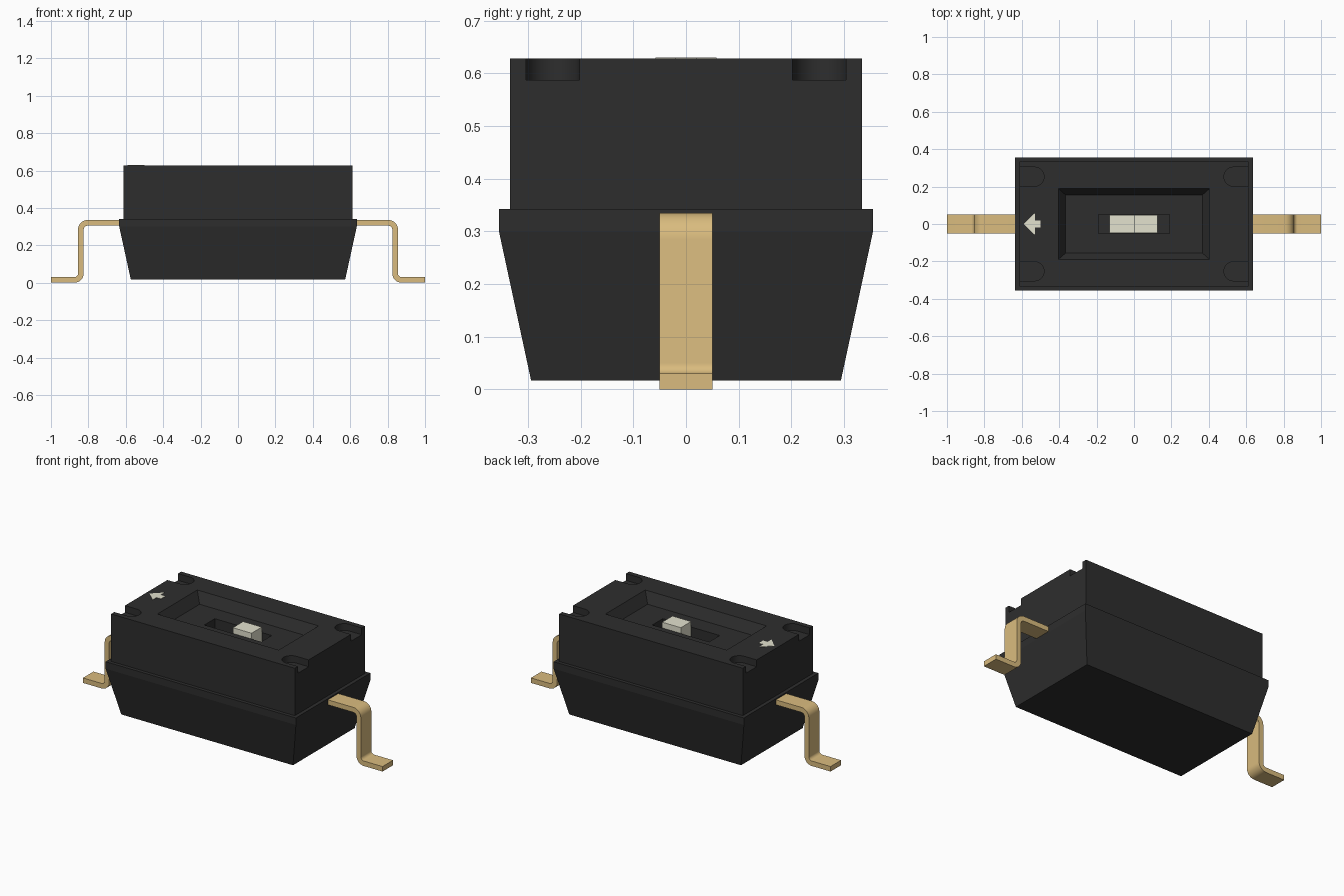
import bpy, bmesh, math
from mathutils import Vector

cube = bpy.data.objects.get("Cube")
if cube:
    bpy.data.objects.remove(cube, do_unlink=True)


def material(name, rgb):
    m = bpy.data.materials.new(name)
    m.use_nodes = True
    m.diffuse_color = (*rgb, 1)
    m.node_tree.nodes["Principled BSDF"].inputs["Base Color"].default_value = (*rgb, 1)
    return m


black = material("black_plastic", (0.027, 0.027, 0.027))
gold = material("gold_metal", (0.70, 0.50, 0.21))
cream = material("cream_plastic", (0.77, 0.76, 0.62))


def make(name, bm, mat):
    bmesh.ops.recalc_face_normals(bm, faces=bm.faces)
    me = bpy.data.meshes.new(name)
    bm.to_mesh(me)
    bm.free()
    me.materials.append(mat)
    ob = bpy.data.objects.new(name, me)
    bpy.context.collection.objects.link(ob)
    return ob


def loft(rings):
    """Closed solid through rectangles given as (half x, half y, z)."""
    bm = bmesh.new()
    loops = [[bm.verts.new((sx * x, sy * y, z))
              for sx, sy in ((-1, -1), (1, -1), (1, 1), (-1, 1))] for x, y, z in rings]
    for a, b in zip(loops, loops[1:]):
        for i in range(4):
            j = (i + 1) % 4
            bm.faces.new((a[i], a[j], b[j], b[i]))
    bm.faces.new(loops[0])
    bm.faces.new(loops[-1])
    return bm


def extrude(bm, outline, offset):
    """Prism from a 3D outline swept along offset."""
    a = [bm.verts.new(p) for p in outline]
    b = [bm.verts.new(Vector(p) + Vector(offset)) for p in outline]
    bm.faces.new(a)
    bm.faces.new(b)
    for i in range(len(a)):
        j = (i + 1) % len(a)
        bm.faces.new((a[i], a[j], b[j], b[i]))


def activate(ob):
    bpy.ops.object.select_all(action="DESELECT")
    ob.select_set(True)
    bpy.context.view_layer.objects.active = ob


def cut(ob, bm):
    cutter = make("cutter", bm, black)
    cutter.hide_render = True
    mod = ob.modifiers.new("cut", "BOOLEAN")
    mod.operation, mod.solver, mod.object = "DIFFERENCE", "EXACT", cutter
    activate(ob)
    bpy.ops.object.modifier_apply(modifier=mod.name)
    bpy.data.objects.remove(cutter, do_unlink=True)


# Housing: tapered base, flange and upper block
TOP, FLOOR = 0.628, 0.566
housing = make("housing", loft([(0.573, 0.294, 0.017), (0.635, 0.355, 0.30), (0.635, 0.355, 0.342),
                                (0.613, 0.334, 0.342), (0.613, 0.334, TOP)]), black)

# Recess with sloped walls, then the slider slot
cut(housing, loft([(0.365, 0.155, FLOOR), (0.405, 0.19, TOP), (0.405, 0.19, TOP + 0.1)]))
cut(housing, loft([(0.19, 0.05, 0.46), (0.19, 0.05, 0.6)]))

# Four round-ended corner notches
notches = bmesh.new()
for sx in (-1, 1):
    for sy in (-1, 1):
        pts = [(sx * 0.7, sy * 0.253 - 0.051), (sx * 0.7, sy * 0.253 + 0.051)]
        for k in range(17):
            t = math.pi * (0.5 + k / 16)
            pts.append((sx * (0.532 + 0.051 * math.cos(t)), sy * 0.253 + 0.051 * math.sin(t)))
        extrude(notches, [(x, y, 0.587) for x, y in pts], (0, 0, 0.1))
cut(housing, notches)

# Slider: low carriage and raised knob
slider = bmesh.new()
side = [(-0.13, 0.46), (0.125, 0.46), (0.125, 0.60), (0, 0.60), (0, 0.50), (-0.13, 0.50)]
extrude(slider, [(x, -0.049, z) for x, z in side], (0, 0.098, 0))
make("slider", slider, cream)

# Direction arrow on the top
arrow = bmesh.new()
half = [(-0.53, 0.058), (-0.53, 0.02), (-0.50, 0.02)]
shape = [(-0.59, 0)] + half + [(x, -y) for x, y in reversed(half)]
extrude(arrow, [(x, y, TOP - 0.002) for x, y in shape], (0, 0, 0.004))
make("direction_arrow", arrow, cream)

# Bent pins: centre line with two rounded bends, given thickness
T, R, XV, ZT = 0.03, 0.035, 0.84, 0.32
line = [(0.60, ZT, 0, 1)]
for k in range(9):
    t = math.pi / 2 * (1 - k / 8)
    line.append((XV - R + R * math.cos(t), ZT - R + R * math.sin(t), math.cos(t), math.sin(t)))
for k in range(9):
    t = math.pi * (1 + k / 16)
    line.append((XV + R + R * math.cos(t), T / 2 + R + R * math.sin(t), -math.cos(t), -math.sin(t)))
line.append((1.0, T / 2, 0, 1))
outer = [(x + nx * T / 2, z + nz * T / 2) for x, z, nx, nz in line]
inner = [(x - nx * T / 2, z - nz * T / 2) for x, z, nx, nz in line]
for name, s in (("left_pin", 1), ("right_pin", -1)):
    pin = bmesh.new()
    extrude(pin, [(s * x, -0.05, z) for x, z in outer + inner[::-1]], (0, 0.1, 0))
    activate(make(name, pin, gold))
    bpy.ops.object.shade_smooth_by_angle(angle=math.radians(30))

activate(housing)
bpy.ops.object.shade_smooth_by_angle(angle=math.radians(12))
